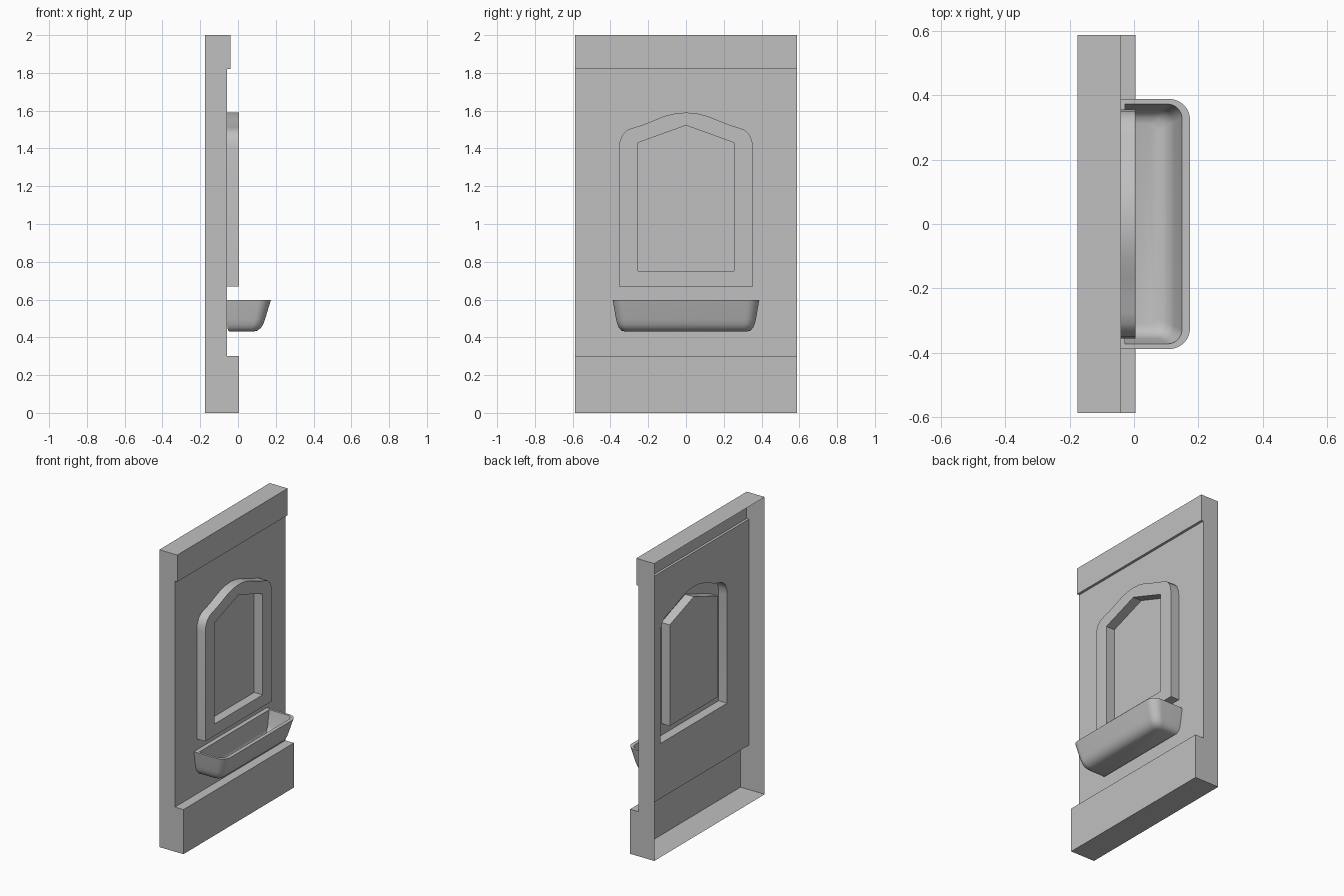
import bpy, bmesh, math

if "Cube" in bpy.data.objects:
    bpy.data.objects.remove(bpy.data.objects["Cube"])

grey = bpy.data.materials.new("stone grey")
grey.diffuse_color = (0.53, 0.53, 0.53, 1)
grey.use_nodes = True
grey.node_tree.nodes["Principled BSDF"].inputs["Base Color"].default_value = grey.diffuse_color


def finish(bm, name):
    mesh = bpy.data.meshes.new(name)
    bm.to_mesh(mesh)
    bm.free()
    mesh.materials.append(grey)
    obj = bpy.data.objects.new(name, mesh)
    bpy.context.collection.objects.link(obj)
    bpy.ops.object.select_all(action='DESELECT')
    obj.select_set(True)
    bpy.context.view_layer.objects.active = obj
    bpy.ops.object.shade_smooth_by_angle(angle=math.radians(35))
    return obj


def bridge(bm, a, b):
    """Quads between two closed loops of equal length."""
    n = len(a)
    for i in range(n):
        j = (i + 1) % n
        bm.faces.new((a[i], a[j], b[j], b[i]))


def loop_edges(bm, loop):
    return [bm.edges.get((a, b)) or bm.edges.new((a, b))
            for a, b in zip(loop, loop[1:] + loop[:1])]


def fill_between(bm, outer, inner):
    """Flat face with a hole, facing +x."""
    bmesh.ops.triangle_fill(bm, edges=loop_edges(bm, outer) + loop_edges(bm, inner),
                            use_beauty=True, normal=(1, 0, 0))


def mirrored(half):
    """Closed outline from a half that runs bottom to apex."""
    return half + [(-y, z) for y, z in reversed(half[:-1])]


# Wall shell, open at the back, with a top band and a base plinth
BACK, PANEL, FRONT, BAND, W = -0.175, -0.058, 0.005, -0.041, 0.587
profile = [(BACK, 0), (FRONT, 0), (FRONT, 0.30), (PANEL, 0.30),
           (PANEL, 1.82), (BAND, 1.82), (BAND, 2.0), (BACK, 2.0)]
bm = bmesh.new()
near, far = [[bm.verts.new((x, y, z)) for x, z in profile] for y in (-W, W)]
bm.faces.new(near)
bm.faces.new(far[::-1])
for i in range(7):
    if i != 3:
        bm.faces.new((near[i], far[i], far[i + 1], near[i + 1]))

# Arched frame pressed out of the wall around a pointed pane
arch = mirrored([(0.355, 0.67), (0.355, 1.40), (0.350, 1.44), (0.335, 1.475),
                 (0.31, 1.498), (0.275, 1.511), (0.23, 1.524), (0.17, 1.548),
                 (0.11, 1.572), (0.055, 1.586), (0, 1.59)])
pane = mirrored([(0.255, 0.75), (0.255, 1.43), (0, 1.522)])


def outline(points, x):
    return [bm.verts.new((x, y, z)) for y, z in points]


arch_back, arch_front = outline(arch, PANEL), outline(arch, FRONT)
pane_front, pane_back = outline(pane, FRONT), outline(pane, PANEL)
fill_between(bm, [near[3], far[3], far[4], near[4]], arch_back)
bridge(bm, arch_back, arch_front)
fill_between(bm, arch_front, pane_front)
bridge(bm, pane_front, pane_back)
bm.faces.new(pane_back)
bmesh.ops.recalc_face_normals(bm, faces=bm.faces[:])
bm.normal_update()
if sum(f.normal.x * f.calc_area() for f in bm.faces) < 0:
    bmesh.ops.reverse_faces(bm, faces=bm.faces[:])
finish(bm, "wall_with_arched_frame")

# Trough: stacked outlines with rounded front corners (x back, x front, half width, radius, z)
rings = [(-0.045, 0.080, 0.320, 0.030, 0.430), (-0.052, 0.104, 0.342, 0.040, 0.436),
         (-0.056, 0.123, 0.356, 0.048, 0.452), (-0.057, 0.134, 0.364, 0.052, 0.470),
         (-0.057, 0.143, 0.370, 0.055, 0.495), (-0.057, 0.174, 0.388, 0.065, 0.597),
         (-0.028, 0.149, 0.372, 0.045, 0.597), (-0.028, 0.124, 0.356, 0.040, 0.500),
         (-0.026, 0.112, 0.346, 0.036, 0.474), (-0.020, 0.092, 0.330, 0.030, 0.459),
         (-0.010, 0.070, 0.310, 0.025, 0.454)]
bm = bmesh.new()
loops = []
for x0, x1, h, r, z in rings:
    arc = [math.radians(90 * k / 8) for k in range(9)]
    side = [(x0, h)] + [(x1 - r + r * math.sin(a), h - r + r * math.cos(a)) for a in arc]
    pts = side + [(x, -y) for x, y in reversed(side)]
    loops.append([bm.verts.new((x, y, z)) for x, y in pts])
for a, b in zip(loops, loops[1:]):
    bridge(bm, a, b)
bm.faces.new(loops[0])
bm.faces.new(loops[-1])
bmesh.ops.recalc_face_normals(bm, faces=bm.faces[:])
finish(bm, "trough")
